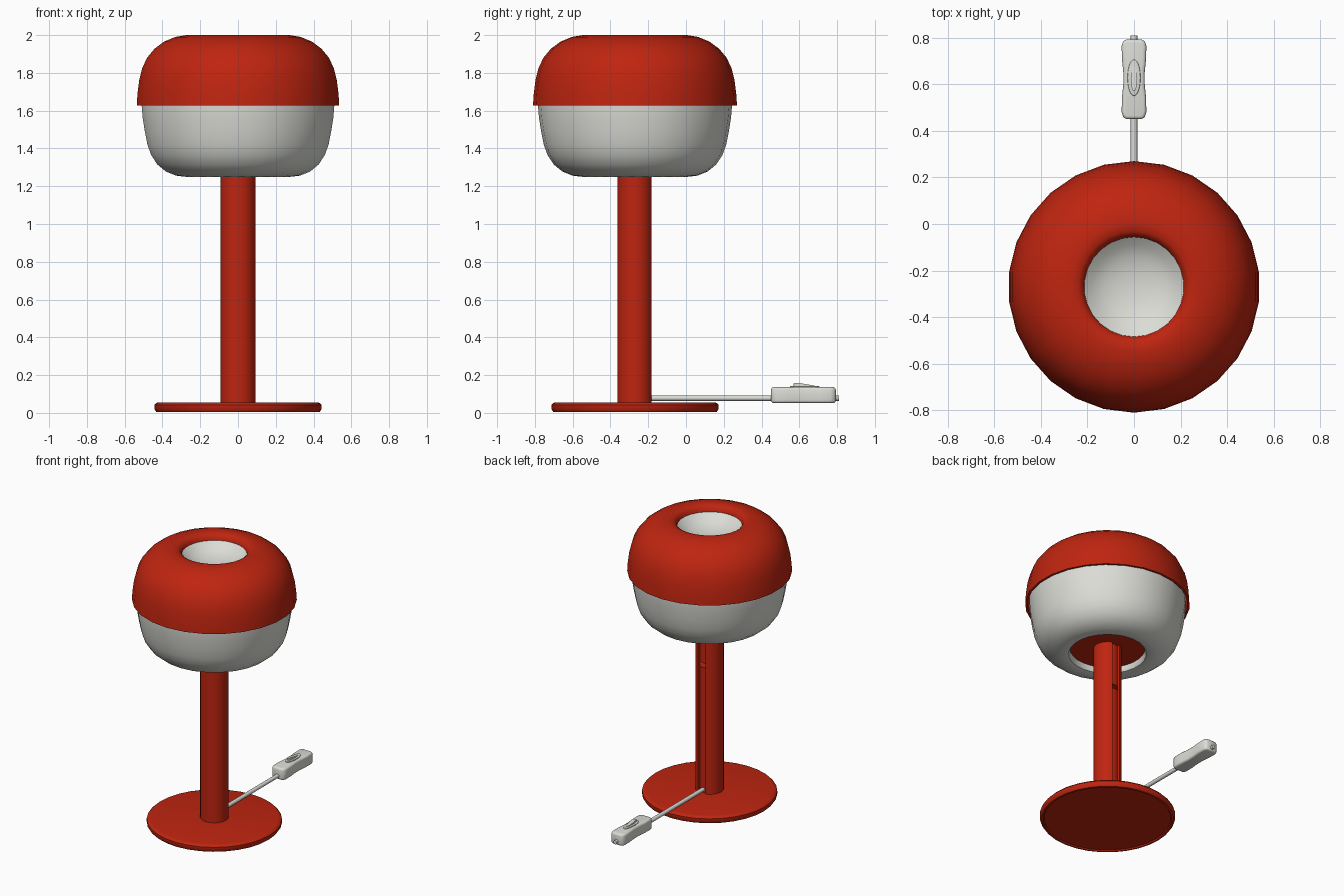
import bpy, bmesh
from math import cos, sin, pi, radians
from mathutils import Matrix, Vector

if "Cube" in bpy.data.objects:
    bpy.data.objects.remove(bpy.data.objects["Cube"])

AXIS_Y = -0.27  # lamp axis


def material(name, rgb):
    m = bpy.data.materials.new(name)
    m.use_nodes = True
    m.diffuse_color = (*rgb, 1)
    m.node_tree.nodes["Principled BSDF"].inputs["Base Color"].default_value = (*rgb, 1)
    return m


RED = material("lacquer red", (0.52, 0.018, 0.005))
WHITE = material("warm white", (0.72, 0.72, 0.68))


def finish(bm, name, mat, angle=40):
    bmesh.ops.recalc_face_normals(bm, faces=bm.faces)
    me = bpy.data.meshes.new(name)
    bm.to_mesh(me)
    bm.free()
    me.materials.append(mat)
    me.shade_smooth()
    me.set_sharp_from_angle(angle=radians(angle))
    ob = bpy.data.objects.new(name, me)
    bpy.context.collection.objects.link(ob)
    return ob


def lathe(name, profile, mat, steps=26, closed=False, gap=0, angle=40):
    """Spin (radius, z) points about the lamp axis; gap leaves a slot at the back."""
    bm = bmesh.new()
    vs = [bm.verts.new((0, r, z)) for r, z in profile]
    pairs = list(zip(vs, vs[1:] + vs[:1])) if closed else list(zip(vs, vs[1:]))
    edges = [bm.edges.new(p) for p in pairs]
    bmesh.ops.rotate(bm, verts=vs, matrix=Matrix.Rotation(gap / 2, 3, "Z"))
    bmesh.ops.spin(bm, geom=vs + edges, cent=(0, 0, 0), axis=(0, 0, 1),
                   angle=2 * pi - gap, steps=steps, use_merge=False)
    bmesh.ops.remove_doubles(bm, verts=bm.verts, dist=1e-5)
    if gap:
        bmesh.ops.holes_fill(bm, edges=[e for e in bm.edges if e.is_boundary], sides=8)
    bmesh.ops.translate(bm, verts=bm.verts, vec=(0, AXIS_Y, 0))
    return finish(bm, name, mat, angle)


def prism(name, outline, z0, z1, mat, bevel=0.0, top=None):
    """Extrude an xy outline; top(y) can shape the upper face."""
    bm = bmesh.new()
    face = bm.faces.new([bm.verts.new((x, y, z0)) for x, y in outline])
    ext = bmesh.ops.extrude_face_region(bm, geom=[face])["geom"]
    for v in [g for g in ext if isinstance(g, bmesh.types.BMVert)]:
        v.co.z = top(v.co.y) if top else z1
    if bevel:
        rims = [e for e in bm.edges if abs(e.verts[0].co.z - e.verts[1].co.z) < 1e-4]
        bmesh.ops.bevel(bm, geom=rims, offset=bevel, segments=3, profile=0.5,
                        affect="EDGES")
    return finish(bm, name, mat, 50)


def oval(cy, hx, hy, n=20):
    return [(hx * cos(2 * pi * i / n), cy + hy * sin(2 * pi * i / n)) for i in range(n)]


def rod(name, a, b, radius, mat):
    a, b = Vector(a), Vector(b)
    bm = bmesh.new()
    bmesh.ops.create_cone(bm, cap_ends=True, segments=12, radius1=radius,
                          radius2=radius, depth=(b - a).length)
    turn = (b - a).to_track_quat("Z", "Y").to_matrix().to_4x4()
    bmesh.ops.transform(bm, matrix=Matrix.Translation((a + b) / 2) @ turn, verts=bm.verts)
    return finish(bm, name, mat)


# Base: rounded plate, slightly hollow underneath
lathe("base_plate", [(0, 0.012), (0.415, 0.012), (0.42, 0.004), (0.433, 0.006),
                     (0.443, 0.02), (0.443, 0.042), (0.433, 0.053), (0.42, 0.056),
                     (0, 0.056)], RED, steps=32)

# Stem: tube with a slot along the back, and a recessed liner in two lengths
lathe("stem", [(0.093, 0.05), (0.093, 1.31), (0.078, 1.31), (0.078, 0.05)],
      RED, steps=24, closed=True, gap=radians(38))
for name, z0, z1 in (("lower_stem_liner", 0.05, 0.96), ("upper_stem_liner", 0.99, 1.31)):
    lathe(name, [(0, z0), (0.076, z0), (0.076, z1), (0, z1)], RED, steps=24)

# Lower diffuser: rounded bowl with an opening for the stem
lathe("lower_diffuser", [(0.245, 1.31), (0.245, 1.275), (0.255, 1.256), (0.28, 1.25),
                         (0.33, 1.256), (0.385, 1.278), (0.43, 1.315), (0.463, 1.365),
                         (0.483, 1.42), (0.497, 1.49), (0.508, 1.56), (0.514, 1.63),
                         (0.514, 1.68), (0.48, 1.68)], WHITE)
lathe("shade_mount", [(0, 1.295), (0.246, 1.295), (0.246, 1.31), (0, 1.31)], RED)

# Upper shade: domed ring with a rolled lip around the top opening
lathe("upper_shade", [(0.525, 1.628), (0.54, 1.628), (0.536, 1.69), (0.527, 1.76),
                      (0.511, 1.825), (0.485, 1.88), (0.445, 1.928), (0.395, 1.965),
                      (0.335, 1.99), (0.275, 2.0), (0.24, 1.995), (0.22, 1.98),
                      (0.214, 1.955), (0.225, 1.94), (0.33, 1.95), (0.43, 1.905),
                      (0.495, 1.82), (0.52, 1.70)], RED, closed=True)
lathe("top_diffuser", [(0.225, 1.962), (0.208, 1.95), (0.18, 1.925), (0.13, 1.9),
                       (0.07, 1.885), (0, 1.88)], WHITE)

# Cord running from the stem through the inline switch
rod("cord", (0, AXIS_Y + 0.05, 0.078), (0, 0.5, 0.078), 0.014, WHITE)
rod("cord_end", (0, 0.74, 0.078), (0, 0.81, 0.078), 0.014, WHITE)

# Inline switch: waisted body, oval rim and tilted rocker
side = [(0.032, 0.45), (0.046, 0.458), (0.053, 0.48), (0.052, 0.54), (0.046, 0.60),
        (0.046, 0.65), (0.052, 0.71), (0.053, 0.765), (0.046, 0.785), (0.032, 0.793)]
body = side + [(-x, y) for x, y in reversed(side)]
prism("switch_body", body, 0.052, 0.136, WHITE, bevel=0.014)
prism("switch_rim", oval(0.628, 0.028, 0.078), 0.125, 0.143, WHITE, bevel=0.004)
prism("switch_rocker", oval(0.625, 0.014, 0.055), 0.13, 0, WHITE,
      top=lambda y: 0.146 + 0.014 * max(0, 1 - abs(y - 0.59) / 0.08))
